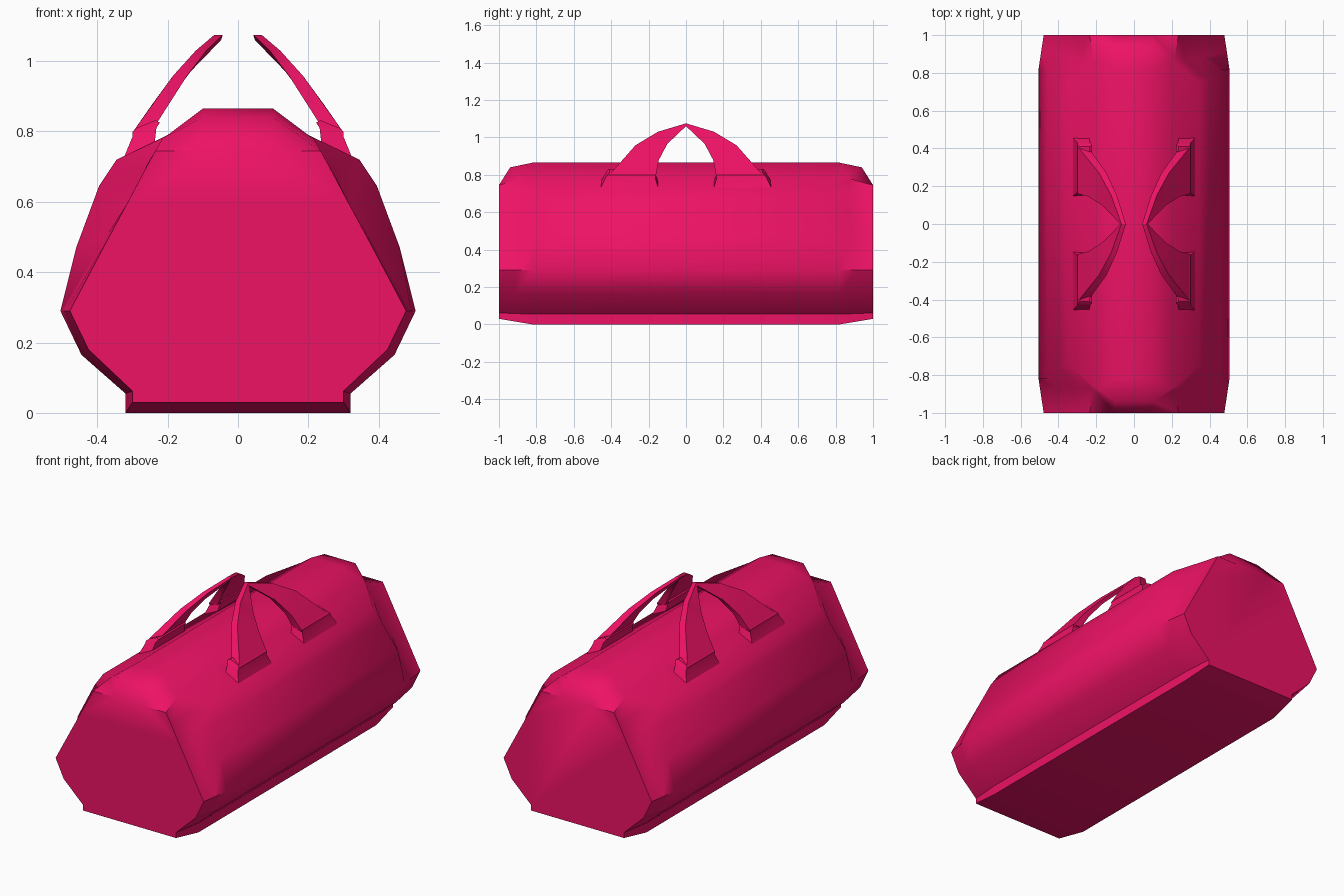
import bpy, bmesh
from math import radians

if "Cube" in bpy.data.objects:
    bpy.data.objects.remove(bpy.data.objects["Cube"])

mat = bpy.data.materials.new("crimson_fabric")
mat.diffuse_color = (0.85, 0.006, 0.13, 1)
mat.use_nodes = True
mat.node_tree.nodes["Principled BSDF"].inputs["Base Color"].default_value = mat.diffuse_color


def loft(name, rings, angle):
    """Skin a list of equal-length rings and cap both ends."""
    bm = bmesh.new()
    loops = [[bm.verts.new(p) for p in ring] for ring in rings]
    n = len(loops[0])
    for a, b in zip(loops, loops[1:]):
        for i in range(n):
            j = (i + 1) % n
            bm.faces.new((a[i], a[j], b[j], b[i]))
    bm.faces.new(loops[0])
    bm.faces.new(loops[-1])
    bmesh.ops.remove_doubles(bm, verts=bm.verts, dist=0.0005)
    bmesh.ops.recalc_face_normals(bm, faces=bm.faces)
    me = bpy.data.meshes.new(name)
    bm.to_mesh(me)
    bm.free()
    me.materials.append(mat)
    ob = bpy.data.objects.new(name, me)
    bpy.context.collection.objects.link(ob)
    bpy.ops.object.select_all(action='DESELECT')
    ob.select_set(True)
    bpy.context.view_layer.objects.active = ob
    bpy.ops.object.shade_smooth_by_angle(angle=radians(angle))
    return ob


# Bag body: half profiles (x, y, z) for the main section, dent step and end
main = [(.32, .82, 0), (.32, .82, .055), (.445, .82, .165), (.505, .82, .29),
        (.46, .82, .47), (.395, .76, .645), (.345, .75, .72), (.2, .87, .79), (.1, .82, .865)]
step = [(.31, .91, .015), (.31, .91, .058), (.435, .91, .172), (.492, .91, .29),
        (.37, .89, .51), (.32, .87, .59), (.268, .87, .69), (.215, .875, .78), (.1, .94, .84)]
end = [(.30, 1, .03), (.30, 1, .062), (.425, 1, .18), (.478, 1, .29),
       (.372, 1, .49), (.318, 1, .59), (.265, 1, .69), (.235, 1, .745), (.1, 1, .745)]


def full_ring(half, s):
    right = [(x, y * s, z) for x, y, z in half]
    return right + [(-x, y, z) for x, y, z in reversed(right)]


loft("bag_body", [full_ring(h, -1) for h in (end, step, main)]
     + [full_ring(h, 1) for h in (main, step, end)], 42)

# Handle strap: outer edge, inner edge and half thickness from base to crown
strap = [((.272, .41, .80), (.272, .16, .80), .026),
         ((.165, .27, .958), (.222, .145, .88), .020),
         ((.105, .15, 1.03), (.155, .10, .965), .015),
         ((.055, 0, 1.075), (.060, 0, 1.06), .012)]


def strap_ring(o, i, t, sx, sy):
    return [(sx * (p[0] + d), sy * p[1], p[2])
            for p, d in ((o, t), (o, -t), (i, -t), (i, t))]


# Stitched tab section: outer/inner (x, z) and the y range, bottom to top
tab = [((.335, .70), (.24, .74), .14, .47),
       ((.300, .785), (.232, .81), .165, .43),
       ((.300, .80), (.222, .825), .16, .42),
       ((.288, .81), (.235, .832), .165, .41)]

for side, sx in (("right", 1), ("left", -1)):
    rings = [strap_ring(*s, sx, -1) for s in strap]
    rings += [strap_ring(*s, sx, 1) for s in reversed(strap[:-1])]
    loft(side + "_handle", rings, 30)
    for place, sy in (("front", -1), ("back", 1)):
        loft(f"{side}_{place}_handle_tab",
             [[(sx * o[0], sy * y0, o[1]), (sx * o[0], sy * y1, o[1]),
               (sx * i[0], sy * y1, i[1]), (sx * i[0], sy * y0, i[1])]
              for o, i, y0, y1 in tab], 30)
